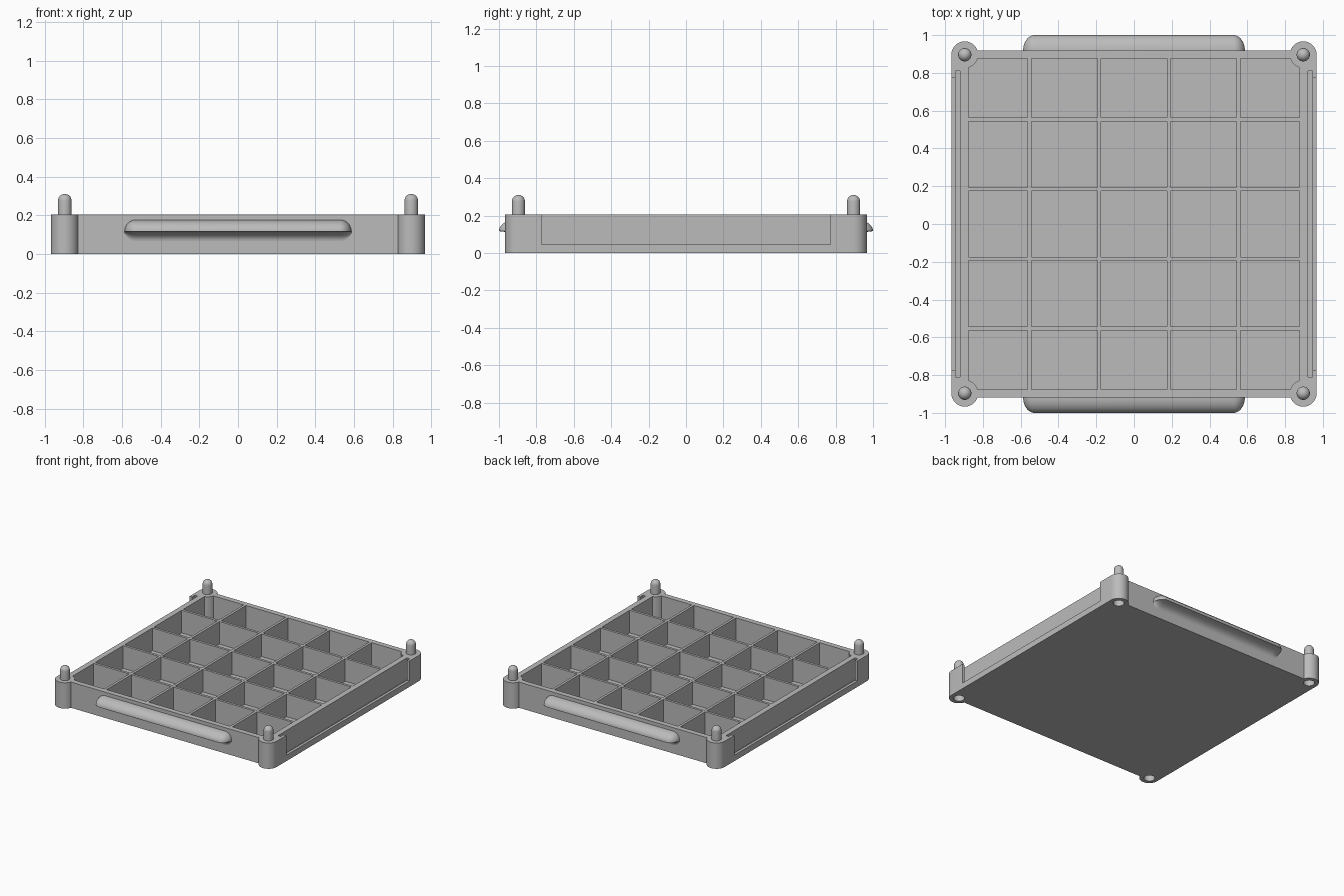
import bpy, bmesh, math

cube = bpy.data.objects.get("Cube")
if cube:
    bpy.data.objects.remove(cube, do_unlink=True)

HEIGHT = 0.205      # tray wall height
HALF_X = 0.967      # outer half width
HALF_Y = 0.918      # outer half depth
POST = 0.896        # corner post centre
POST_R = 0.071
FLOOR = 0.025
INNER = 0.876       # half size of the compartment area
DIVIDER = 0.02

grey = bpy.data.materials.new("plain_grey")
grey.use_nodes = True
grey.diffuse_color = (0.5, 0.5, 0.5, 1)
grey.node_tree.nodes["Principled BSDF"].inputs["Base Color"].default_value = (0.5, 0.5, 0.5, 1)


def finish(bm, name):
    bmesh.ops.recalc_face_normals(bm, faces=bm.faces)
    mesh = bpy.data.meshes.new(name)
    bm.to_mesh(mesh)
    bm.free()
    mesh.materials.append(grey)
    obj = bpy.data.objects.new(name, mesh)
    bpy.context.collection.objects.link(obj)
    return obj


def smooth(obj):
    bpy.ops.object.select_all(action='DESELECT')
    obj.select_set(True)
    bpy.context.view_layer.objects.active = obj
    bpy.ops.object.shade_smooth_by_angle(angle=math.radians(35))


def add_box(bm, lo, hi):
    verts = bmesh.ops.create_cube(bm, size=1)["verts"]
    for v in verts:
        for i in range(3):
            v.co[i] = (lo[i] + hi[i]) / 2 + v.co[i] * (hi[i] - lo[i])


def corner_cylinders(name, radius, z0, z1):
    bm = bmesh.new()
    for sx in (-1, 1):
        for sy in (-1, 1):
            made = bmesh.ops.create_cone(bm, cap_ends=True, segments=48, radius1=radius,
                                         radius2=radius, depth=z1 - z0)
            bmesh.ops.translate(bm, verts=made["verts"],
                                vec=(sx * POST, sy * POST, (z0 + z1) / 2))
    return finish(bm, name)


def side_boxes(name, x0, x1, half_y, z0):
    bm = bmesh.new()
    add_box(bm, (x0, -half_y, z0), (x1, half_y, HEIGHT + 0.1))
    add_box(bm, (-x1, -half_y, z0), (-x0, half_y, HEIGHT + 0.1))
    return finish(bm, name)


def combine(target, other, operation):
    """Apply a boolean and discard the helper."""
    mod = target.modifiers.new("combine", 'BOOLEAN')
    mod.operation, mod.object, mod.solver = operation, other, 'EXACT'
    bpy.context.view_layer.update()
    graph = bpy.context.evaluated_depsgraph_get()
    mesh = bpy.data.meshes.new_from_object(target.evaluated_get(graph))
    target.modifiers.clear()
    target.data = mesh
    bpy.data.objects.remove(other, do_unlink=True)


# Tray block, with notched corners for the posts
bm = bmesh.new()
quarter = [(HALF_X, POST), (POST, POST), (POST, HALF_Y)]
outline = []
for sx, sy in ((1, 1), (-1, 1), (-1, -1), (1, -1)):
    pts = quarter if sx * sy > 0 else quarter[::-1]
    outline += [(sx * x, sy * y, 0) for x, y in pts]
base = bm.faces.new([bm.verts.new(p) for p in outline])
up = bmesh.ops.extrude_face_region(bm, geom=[base])["geom"]
bmesh.ops.translate(bm, verts=[g for g in up if isinstance(g, bmesh.types.BMVert)],
                    vec=(0, 0, HEIGHT))
tray = finish(bm, "tray")

# Five by five compartments
edges = [-0.553, -0.184, 0.184, 0.553]
starts = [-INNER] + [e + DIVIDER / 2 for e in edges]
ends = [e - DIVIDER / 2 for e in edges] + [INNER]
bm = bmesh.new()
for x0, x1 in zip(starts, ends):
    for y0, y1 in zip(starts, ends):
        add_box(bm, (x0, y0, FLOOR), (x1, y1, HEIGHT + 0.1))
combine(tray, finish(bm, "compartment_cutter"), 'DIFFERENCE')

# Label slots and their open windows on both sides
combine(tray, side_boxes("slot_cutter", 0.92, 0.945, 0.81, 0.03), 'DIFFERENCE')
combine(tray, side_boxes("window_cutter", 0.935, 1.1, 0.773, 0.047), 'DIFFERENCE')

# Corner posts with stacking sockets underneath
combine(tray, corner_cylinders("corner_posts", POST_R, 0, HEIGHT), 'UNION')
combine(tray, corner_cylinders("socket_cutter", 0.04, -0.1, 0.11), 'DIFFERENCE')
smooth(tray)

# Round-topped stacking pins
PIN_R, PIN_TOP = 0.035, 0.311
for ylabel, sy in (("front", -1), ("back", 1)):
    for xlabel, sx in (("right", -1), ("left", 1)):
        bm = bmesh.new()
        profile = [(PIN_R, HEIGHT - 0.01)]
        for i in range(9):
            a = math.pi / 2 * i / 8
            profile.append((PIN_R * math.cos(a), PIN_TOP - PIN_R + PIN_R * math.sin(a)))
        verts = [bm.verts.new((r, 0, z)) for r, z in profile]
        lines = [bm.edges.new(pair) for pair in zip(verts, verts[1:])]
        bmesh.ops.spin(bm, geom=verts + lines, cent=(0, 0, 0), axis=(0, 0, 1),
                       angle=math.tau, steps=32)
        bmesh.ops.remove_doubles(bm, verts=bm.verts, dist=0.0005)
        bmesh.ops.holes_fill(bm, edges=bm.edges)
        bmesh.ops.translate(bm, verts=bm.verts, vec=(sx * POST, sy * POST, 0))
        smooth(finish(bm, f"{ylabel}_{xlabel}_pin"))

# Handles: rounded top, hollow cove beneath, rounded ends
REACH, RISE, COVE = 0.082, 0.06, 0.05
LIP_Z, HALF_LEN, END_R = 0.117, 0.587, 0.06
STEPS = 10
angles = [math.pi / 2 * i / STEPS for i in range(STEPS + 1)]
section = [(REACH * math.sin(a), RISE * math.cos(a)) for a in angles]
section += [(REACH * (1 - math.sin(a)), -COVE * (1 - math.cos(a))) for a in angles[1:]]
stations = [(-HALF_LEN + END_R * (1 - math.cos(a)), max(math.sin(a), 0.02)) for a in angles]
stations += [(-x, s) for x, s in reversed(stations)]
for label, sy in (("front", -1), ("back", 1)):
    bm = bmesh.new()
    rings = [[bm.verts.new((x, sy * (HALF_Y + d * s), LIP_Z + h * s)) for d, h in section]
             for x, s in stations]
    for a, b in zip(rings, rings[1:]):
        for i in range(len(section)):
            j = (i + 1) % len(section)
            bm.faces.new((a[i], a[j], b[j], b[i]))
    bm.faces.new(rings[0])
    bm.faces.new(rings[-1])
    smooth(finish(bm, f"{label}_handle"))
